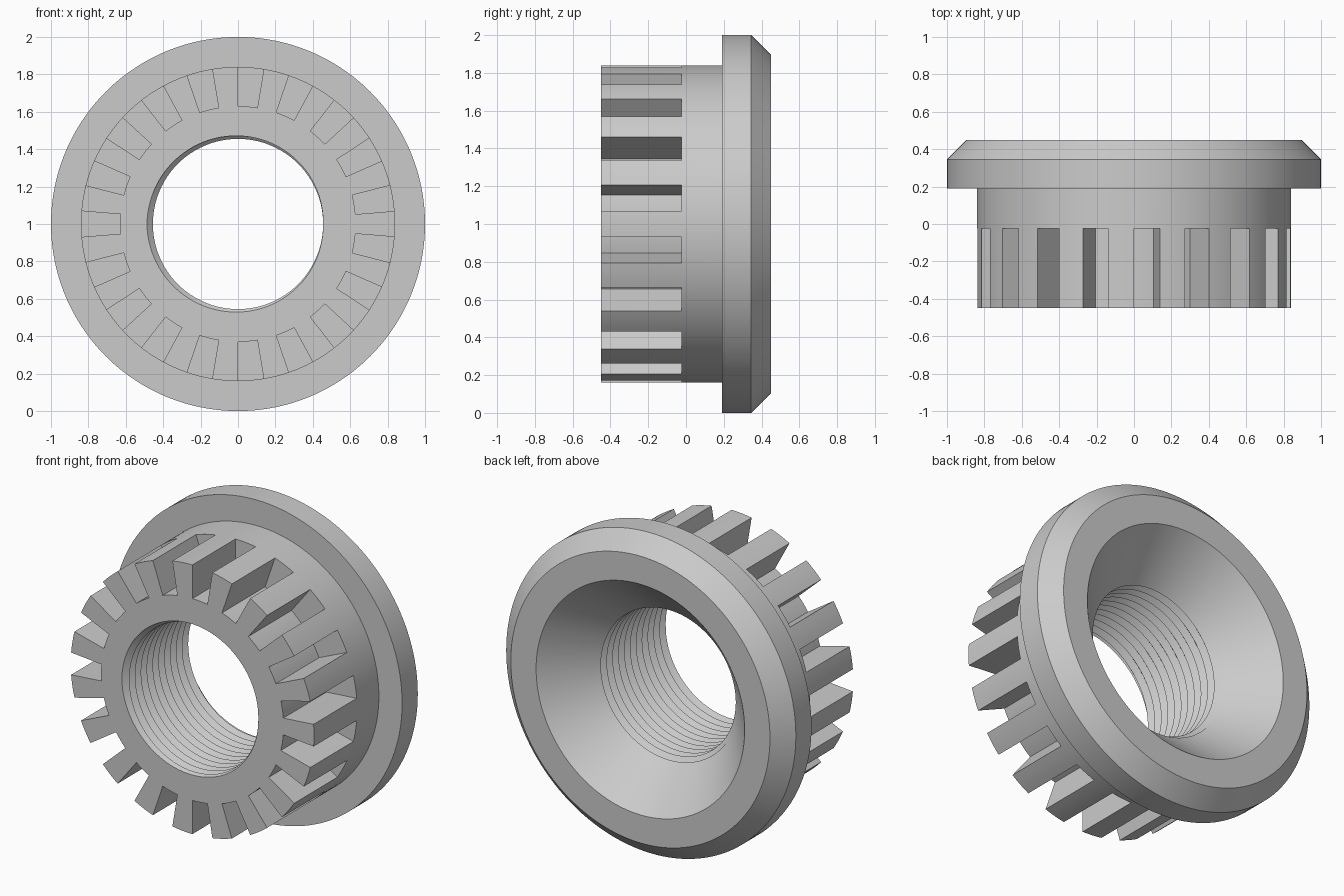
import bpy, bmesh
from math import sin, cos, pi, radians

if "Cube" in bpy.data.objects:
    bpy.data.objects.remove(bpy.data.objects["Cube"], do_unlink=True)

TEETH = 19
SUB = 4                       # columns per tooth or slot
COLS = TEETH * 2 * SUB
FRONT, SHOULDER, THROAT, BACK = -0.45, -0.025, 0.185, 0.45
CORE_R, TOOTH_R = 0.63, 0.84
BORE_R, THREAD_DEPTH, PITCH = 0.455, 0.032, 0.058

bm = bmesh.new()


def point(r, y, i):
    a = 2 * pi * i / COLS
    return bm.verts.new((r * sin(a), y, 1 + r * cos(a)))


def thread_point(k, i):
    """Crest or root number k of the helix, trimmed to the bore length."""
    turn = i / COLS - 0.75
    y = min(max(FRONT + PITCH * (k / 2 + turn), FRONT), THROAT)
    u = ((y - FRONT) / PITCH - turn) % 1
    return BORE_R + THREAD_DEPTH * abs(1 - 2 * u), y


def strip(profile_a, profile_b, i):
    """Faces between two neighbouring columns of (radius, y) points."""
    a = [point(r, y, i) for r, y in profile_a]
    b = [point(r, y, i + 1) for r, y in profile_b]
    for n in range(len(a) - 1):
        bm.faces.new((a[n], a[n + 1], b[n + 1], b[n]))


# Countersunk flange with chamfered rim, and plain collar
flange = [(0.72, BACK), (0.895, BACK), (1.0, 0.345), (1.0, 0.19),
          (TOOTH_R, 0.19), (TOOTH_R, SHOULDER)]
slot = [(CORE_R, SHOULDER), (CORE_R, FRONT)]
tooth = [(TOOTH_R, FRONT), (CORE_R, FRONT)]
last = int(2 * (THROAT - FRONT) / PITCH) + 4

for i in range(COLS):
    sides = []
    for j in (i, i + 1):
        thread = [thread_point(k, j) for k in range(-1, last)]
        ends = slot if (i // SUB) % 2 == 0 else tooth
        sides.append(flange + ends + thread + flange[:1])
    strip(sides[0], sides[1], i)
    # Flat tooth flanks
    if i % SUB == 0:
        corners = slot + tooth[:1] + flange[-1:]
        bm.faces.new([point(r, y, i) for r, y in corners])

bmesh.ops.remove_doubles(bm, verts=bm.verts, dist=0.00002)
bmesh.ops.recalc_face_normals(bm, faces=bm.faces)
mesh = bpy.data.meshes.new("toothed_bushing")
bm.to_mesh(mesh)
bm.free()

# Single grey metal
grey = bpy.data.materials.new("grey_metal")
grey.use_nodes = True
colour = (0.6, 0.6, 0.6, 1)
grey.diffuse_color = colour
grey.node_tree.nodes["Principled BSDF"].inputs["Base Color"].default_value = colour
mesh.materials.append(grey)

bushing = bpy.data.objects.new("toothed_bushing", mesh)
bpy.context.collection.objects.link(bushing)
bpy.ops.object.select_all(action="DESELECT")
bushing.select_set(True)
bpy.context.view_layer.objects.active = bushing
bpy.ops.object.shade_smooth_by_angle(angle=radians(30))
